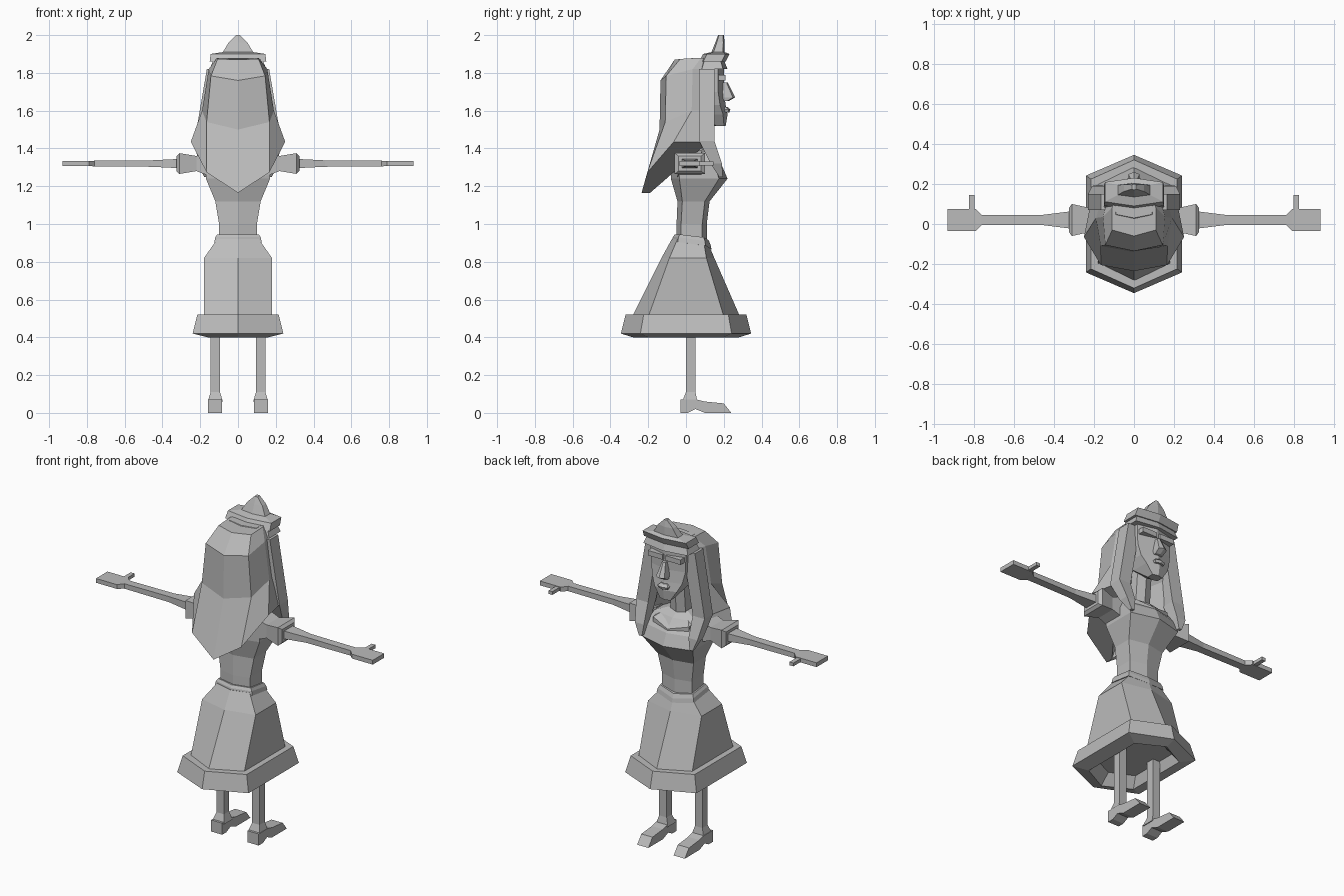
import bpy
import bmesh

default_cube = bpy.data.objects.get("Cube")
if default_cube:
    bpy.data.objects.remove(default_cube, do_unlink=True)

grey = bpy.data.materials.new("plain_grey")
grey.use_nodes = True
tone = (0.5, 0.5, 0.5, 1)
grey.diffuse_color = tone
grey.node_tree.nodes["Principled BSDF"].inputs["Base Color"].default_value = tone


def loft(name, rings):
    """Skin a closed flat-shaded solid over rings of equal length."""
    bm = bmesh.new()
    loops = [[bm.verts.new(point) for point in ring] for ring in rings]
    count = len(loops[0])
    for low, high in zip(loops, loops[1:]):
        for i in range(count):
            j = (i + 1) % count
            bm.faces.new((low[i], low[j], high[j], high[i]))
    bm.faces.new(reversed(loops[0]))
    bm.faces.new(loops[-1])
    bmesh.ops.recalc_face_normals(bm, faces=bm.faces)
    mesh = bpy.data.meshes.new(name)
    bm.to_mesh(mesh)
    bm.free()
    mesh.materials.append(grey)
    part = bpy.data.objects.new(name, mesh)
    bpy.context.collection.objects.link(part)


def mirrored(half):
    """Complete a half ring that starts and ends on the centre plane."""
    return half + [(-x, y, z) for x, y, z in half[-2:0:-1]]


def hexagon(height, width, depth, middle, dip=0):
    """Six-sided section, pointed at front and back, dipping at the front."""
    flank = depth * 0.7
    return mirrored([
        (0, middle - depth, height),
        (width, middle - flank, height),
        (width, middle + flank, height - dip / 2),
        (0, middle + depth, height - dip),
    ])


def hexagonal(name, *sections):
    loft(name, [hexagon(*section) for section in sections])


def hair_section(height, back, width, rise, thickness):
    """Wrapped section whose sides sit higher than its pointed back."""
    corner = width * (1 - rise * 1.25)
    side_height = height + rise
    front = 0.12
    return mirrored([
        (0, back, height),
        (corner, back + 0.03, height + rise * 0.4),
        (width, min(back + 0.17, front - 0.04), side_height),
        (width * 0.85, front, side_height),
        (0, back + thickness, height),
    ])


def rectangle(x, y, z, radius_x, radius_y):
    return [(x + radius_x * i, y + radius_y * j, z)
            for i, j in ((-1, -1), (1, -1), (1, 1), (-1, 1))]


def post(name, *sections):
    """Upright part with square sections: x, y, z, radius."""
    loft(name, [rectangle(x, y, z, radius, radius) for x, y, z, radius in sections])


def limb(name, side, *sections):
    """Part along the arm's axis: distance, half depth, half height."""
    middle, level = 0.02, 1.32
    loft(name, [[(side * distance, middle + depth * j, level + height * k)
                 for j, k in ((-1, -1), (1, -1), (1, 1), (-1, 1))]
                for distance, depth, height in sections])


# Dress
hexagonal("skirt",
          (0.5, 0.18, 0.29, 0),
          (0.82, 0.18, 0.14, 0.01),
          (0.92, 0.11, 0.1, 0.025, 0.04))
hexagonal("skirt_hem",
          (0.46, 0.14, 0.22, 0),
          (0.4, 0.16, 0.28, 0),
          (0.42, 0.24, 0.345, 0),
          (0.52, 0.215, 0.32, 0),
          (0.52, 0.17, 0.27, 0))
hexagonal("belt",
          (0.905, 0.125, 0.105, 0.03, 0.04),
          (0.93, 0.12, 0.1, 0.03, 0.04),
          (0.945, 0.11, 0.09, 0.03, 0.03))
hexagonal("bodice",
          (0.92, 0.1, 0.08, 0.03),
          (1, 0.1, 0.08, 0.03),
          (1.12, 0.12, 0.085, 0.04),
          (1.24, 0.17, 0.15, 0.07),
          (1.31, 0.17, 0.135, 0.055),
          (1.38, 0.14, 0.09, 0.04),
          (1.41, 0.06, 0.05, 0.03))
hexagonal("collar",
          (1.36, 0.12, 0.12, 0.06, 0.06),
          (1.39, 0.12, 0.12, 0.06, 0.06),
          (1.41, 0.08, 0.08, 0.04, 0.04))
hexagonal("neck",
          (1.36, 0.05, 0.06, 0.03),
          (1.6, 0.05, 0.06, 0.05))

# Head and face
hexagonal("head",
          (1.52, 0.035, 0.03, 0.18),
          (1.58, 0.075, 0.08, 0.14),
          (1.63, 0.1, 0.1, 0.11),
          (1.7, 0.115, 0.1, 0.1),
          (1.84, 0.12, 0.1, 0.1),
          (1.88, 0.09, 0.06, 0.09))
hexagonal("nose",
          (1.65, 0.025, 0.03, 0.195),
          (1.67, 0.028, 0.04, 0.22),
          (1.75, 0.012, 0.02, 0.2))
hexagonal("lips",
          (1.59, 0.03, 0.03, 0.2),
          (1.605, 0.035, 0.03, 0.205),
          (1.62, 0.02, 0.03, 0.19))

# Long hair falling down the back
loft("hair", [hair_section(*section) for section in (
    (1.87, -0.06, 0.11, 0.01, 0.21),
    (1.76, -0.135, 0.155, 0.06, 0.27),
    (1.5, -0.14, 0.19, 0.1, 0.14),
    (1.165, -0.235, 0.25, 0.27, 0.045))])

# Fringe and pointed tiara
hexagonal("fringe",
          (1.82, 0.15, 0.08, 0.14),
          (1.87, 0.13, 0.06, 0.14))
hexagonal("tiara",
          (1.86, 0.15, 0.07, 0.14),
          (1.9, 0.145, 0.07, 0.16),
          (1.91, 0.08, 0.035, 0.17),
          (1.96, 0.05, 0.025, 0.18),
          (2, 0.01, 0.015, 0.185))

# Outline of a heeled shoe with a pointed toe, as y and z
shoe_outline = ((-0.03, 0), (-0.03, 0.07), (0.06, 0.07), (0.1, 0.06),
                (0.2, 0.05), (0.24, 0), (0.1, 0), (0.05, 0.02), (0.01, 0))

for side, label in ((1, "left_"), (-1, "right_")):
    # Lock in front of the shoulder, brow and ear
    post(label + "hair_lock",
         (side * 0.17, 0.185, 1.25, 0.01),
         (side * 0.18, 0.16, 1.32, 0.03),
         (side * 0.19, 0.11, 1.44, 0.04),
         (side * 0.125, 0.11, 1.82, 0.04))
    post(label + "brow",
         (side * 0.06, 0.16, 1.76, 0.05),
         (side * 0.06, 0.16, 1.79, 0.05))
    post(label + "ear",
         (side * 0.16, 0.095, 1.67, 0.01),
         (side * 0.165, 0.095, 1.72, 0.015))

    # Puffed sleeve, arm and hand
    limb(label + "sleeve", side,
         (0.14, 0.065, 0.07),
         (0.22, 0.06, 0.04),
         (0.31, 0.08, 0.055),
         (0.325, 0.06, 0.04))
    limb(label + "arm", side,
         (0.3, 0.045, 0.025),
         (0.46, 0.025, 0.017),
         (0.76, 0.025, 0.015),
         (0.79, 0.055, 0.013),
         (0.93, 0.055, 0.013))
    loft(label + "thumb", [rectangle(side * 0.81, 0.1, z, 0.013, 0.045)
                           for z in (1.31, 1.33)])

    # Leg and shoe
    post(label + "leg",
         (side * 0.12, 0.02, 0.06, 0.04),
         (side * 0.12, 0.025, 0.11, 0.025),
         (side * 0.12, 0.025, 0.6, 0.025))
    loft(label + "shoe", [[(side * x, y, z) for y, z in shoe_outline]
                          for x in (0.085, 0.16)])
